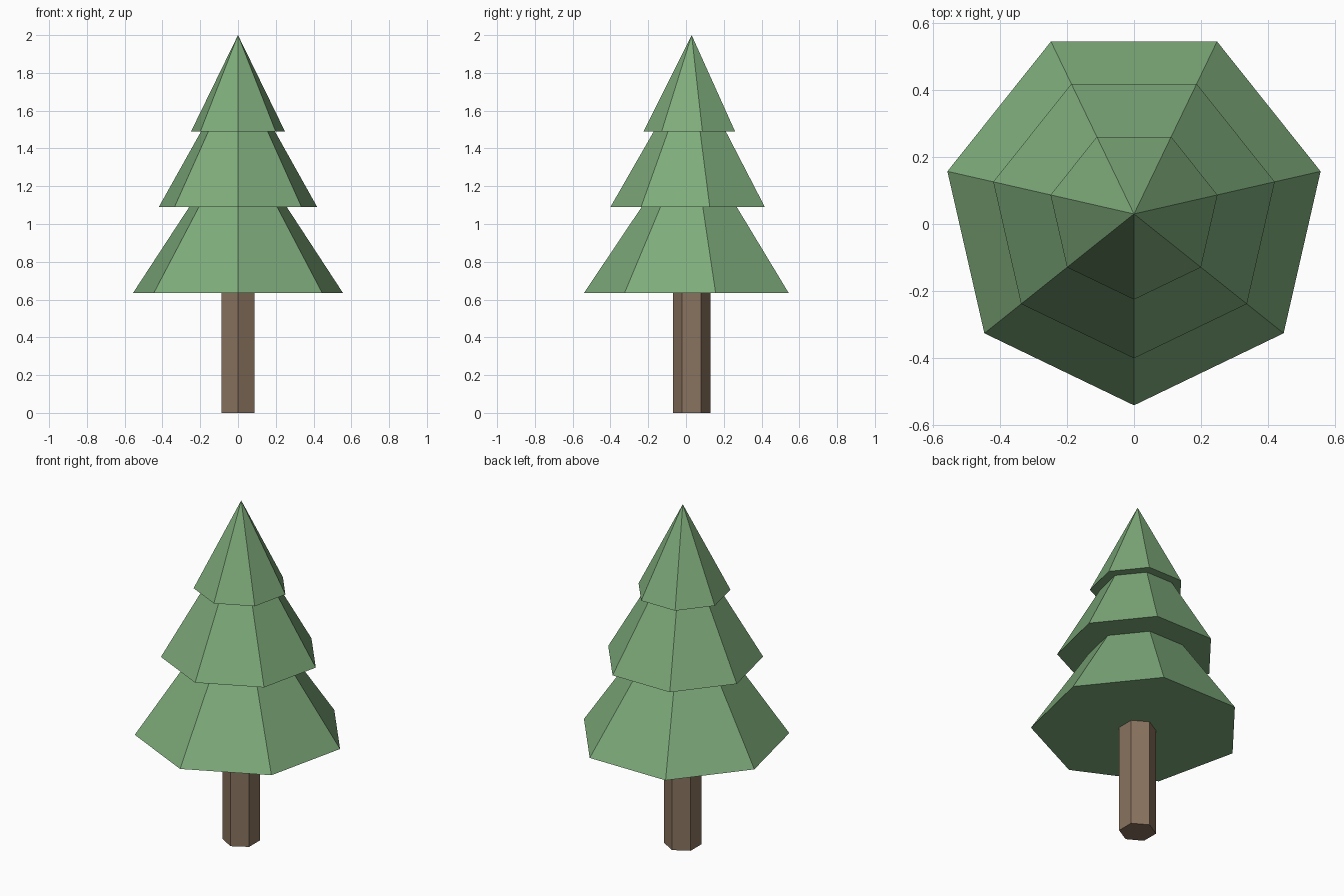
import bpy
import math

cube = bpy.data.objects.get("Cube")
if cube:
    bpy.data.objects.remove(cube, do_unlink=True)

AXIS_Y = 0.03  # the tree's axis sits slightly behind the centre


def make_material(name, rgb):
    mat = bpy.data.materials.new(name)
    mat.use_nodes = True
    mat.diffuse_color = (*rgb, 1)
    mat.node_tree.nodes["Principled BSDF"].inputs["Base Color"].default_value = (*rgb, 1)
    return mat


def add_part(name, sides, radius, top_radius, bottom, top, mat):
    """Upright faceted cone or prism with one corner pointing to the front."""
    bpy.ops.mesh.primitive_cone_add(
        vertices=sides, radius1=radius, radius2=top_radius, depth=top - bottom,
        location=(0, AXIS_Y, (bottom + top) / 2), rotation=(0, 0, math.pi))
    part = bpy.context.object
    part.name = name
    part.data.materials.append(mat)
    bpy.ops.object.shade_flat()
    return part


bark = make_material("bark brown", (0.25, 0.172, 0.112))
needles = make_material("needle green", (0.21, 0.41, 0.197))

# Six-sided trunk
add_part("trunk", 6, 0.1, 0.1, 0, 0.64, bark)

# Three seven-sided tiers of foliage: radius, base height, tip height
tiers = {
    "lower_foliage": (0.57, 0.635, 1.485),
    "middle_foliage": (0.43, 1.09, 1.84),
    "upper_foliage": (0.255, 1.49, 2.0),
}
for name, (radius, base, tip) in tiers.items():
    add_part(name, 7, radius, 0, base, tip, needles)
